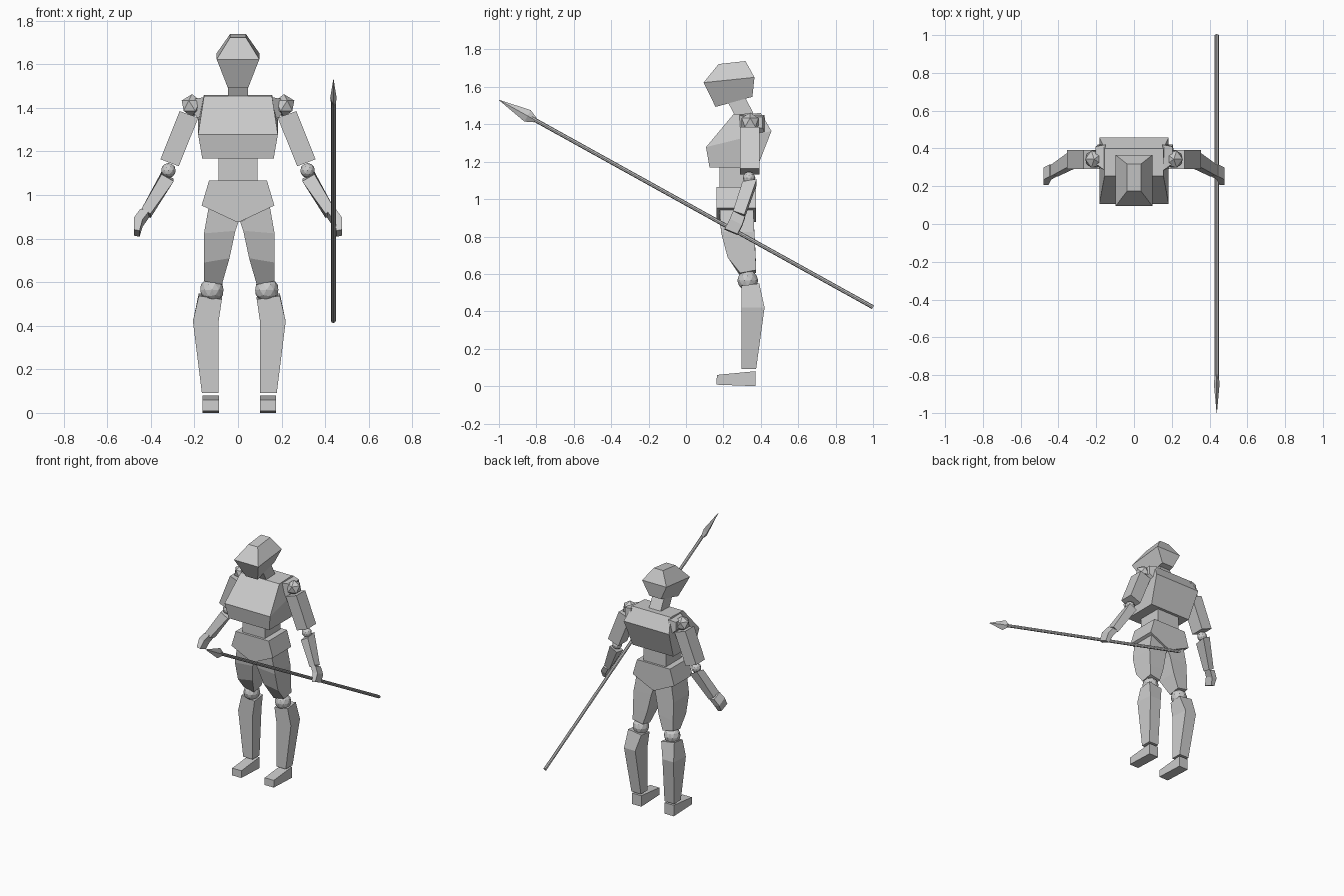
import bpy, bmesh
from mathutils import Vector, Matrix

if "Cube" in bpy.data.objects:
    bpy.data.objects.remove(bpy.data.objects["Cube"])

LEG_SHIFT = 0.006


def finish(name, bm, mirror=False, dx=0.0):
    bmesh.ops.recalc_face_normals(bm, faces=bm.faces[:])
    me = bpy.data.meshes.new(name)
    bm.to_mesh(me)
    bm.free()
    ob = bpy.data.objects.new(name, me)
    bpy.context.collection.objects.link(ob)
    ob.location.x = dx
    if mirror:
        m = ob.modifiers.new("Mirror", 'MIRROR')
        m.use_clip = False
        m.use_mirror_merge = False
    return ob


def loft(name, loops, **kw):
    """Skin a stack of point loops and cap both ends."""
    bm = bmesh.new()
    vs = [[bm.verts.new(p) for p in lp] for lp in loops]
    n = len(vs[0])
    for a, b in zip(vs, vs[1:]):
        for i in range(n):
            j = (i + 1) % n
            bm.faces.new((a[i], a[j], b[j], b[i]))
    bm.faces.new(vs[0])
    bm.faces.new(vs[-1])
    return finish(name, bm, **kw)


def ring(x0, x1, y0, y1, z, tx=0.0, ty=0.0):
    """Rectangle at height z; tx / ty raise its +x / +y edge and drop the other."""
    return [(x0, y0, z - tx - ty), (x1, y0, z + tx - ty),
            (x1, y1, z + tx + ty), (x0, y1, z - tx + ty)]


def centred(w, y0, y1, z, ty=0.0):
    return ring(-w, w, y0, y1, z, 0, ty)


def ball(name, loc, r, sub, **kw):
    bm = bmesh.new()
    bmesh.ops.create_icosphere(bm, subdivisions=sub, radius=r, matrix=Matrix.Translation(loc))
    return finish(name, bm, mirror=True, **kw)


# Head and neck
loft("head", [centred(.047, .158, .355, 1.52, .027),
              centred(.098, .094, .366, 1.637, .014),
              centred(.037, .174, .318, 1.73, .008)])
loft("neck", [centred(.047, .265, .36, 1.45, .01),
              centred(.046, .215, .305, 1.55, .015)])

# Torso
loft("chest", [centred(.164, .126, .38, 1.168),
               centred(.183, .107, .457, 1.321, .043),
               centred(.156, .254, .40, 1.457, .003)])
loft("waist", [centred(.09, .18, .36, 1.05), centred(.09, .18, .36, 1.19)])
pelvis = [(-.133, 1.066), (-.167, .952), (-.008, .877), (.008, .877), (.167, .952), (.133, 1.066)]
loft("pelvis", [[(x, y, z) for x, z in pelvis] for y in (.163, .375)])

# Arms
loft("shoulder_block", [[(.15, .27, 1.30), (.15, .43, 1.33), (.15, .42, 1.45), (.15, .28, 1.45)],
                        [(.205, .32, 1.38), (.205, .41, 1.38), (.205, .41, 1.44), (.205, .32, 1.44)]],
     mirror=True)
ball("shoulder_ball", (.211, .343, 1.41), .053, 1)
loft("upper_arm", [ring(.272, .356, .29, .392, 1.148, .016),
                   ring(.182, .268, .29, .392, 1.37, .015)], mirror=True)
ball("elbow_ball", (.319, .337, 1.113), .034, 2)
loft("forearm", [ring(.402, .442, .252, .312, .916, .012, -.01),
                 ring(.295, .351, .302, .378, 1.085, .016, .006)], mirror=True)
loft("hand", [ring(.452, .478, .207, .275, .825, .003, -.014),
              ring(.438, .478, .235, .300, .875, .004, -.017),
              ring(.408, .448, .252, .315, .917, .005, -.015)], mirror=True)

# Legs
loft("thigh", [ring(.08, .162, .29, .375, .605, .008, .008),
               ring(.045, .162, .222, .372, .70, -.01),
               ring(.018, .162, .187, .365, .83, -.006),
               ring(.004, .14, .18, .36, .912, .036)], mirror=True, dx=LEG_SHIFT)
ball("knee_ball", (.126, .33, .565), .056, 2, dx=LEG_SHIFT)
loft("shin", [ring(.095, .172, .297, .375, .092),
              [(.095, .297, .42), (.213, .297, .42), (.2, .42, .42), (.11, .42, .42)],
              ring(.08, .186, .297, .392, .535, .008, .006)], mirror=True, dx=LEG_SHIFT)
loft("foot", [centred(.037, .163, .372, .004, -.004),
              centred(.037, .165, .372, .07, .01)], mirror=True, dx=LEG_SHIFT)
for v in bpy.data.objects["foot"].data.vertices:
    v.co.x += .131

# Spear: shaft and flattened four-sided point, running tip to tail
tip, tail = Vector((.438, -1, 1.53)), Vector((.438, 1, .422))
axis = (tail - tip).normalized()
side = Vector((1, 0, 0))
up = axis.cross(side)


def section(d, w, h, n):
    c = tip + axis * d
    m = [Matrix.Rotation(6.283185 * i / n, 3, 'Y') @ Vector((1, 0, 0)) for i in range(n)]
    return [c + side * (w * p.x) + up * (h * p.z) for p in m]


length = (tail - tip).length
loft("spear_shaft", [section(.18, .011, .011, 8), section(length, .011, .011, 8)])
loft("spear_point", [section(0, .001, .001, 4), section(.175, .015, .035, 4),
                     section(.225, .011, .012, 4)])
